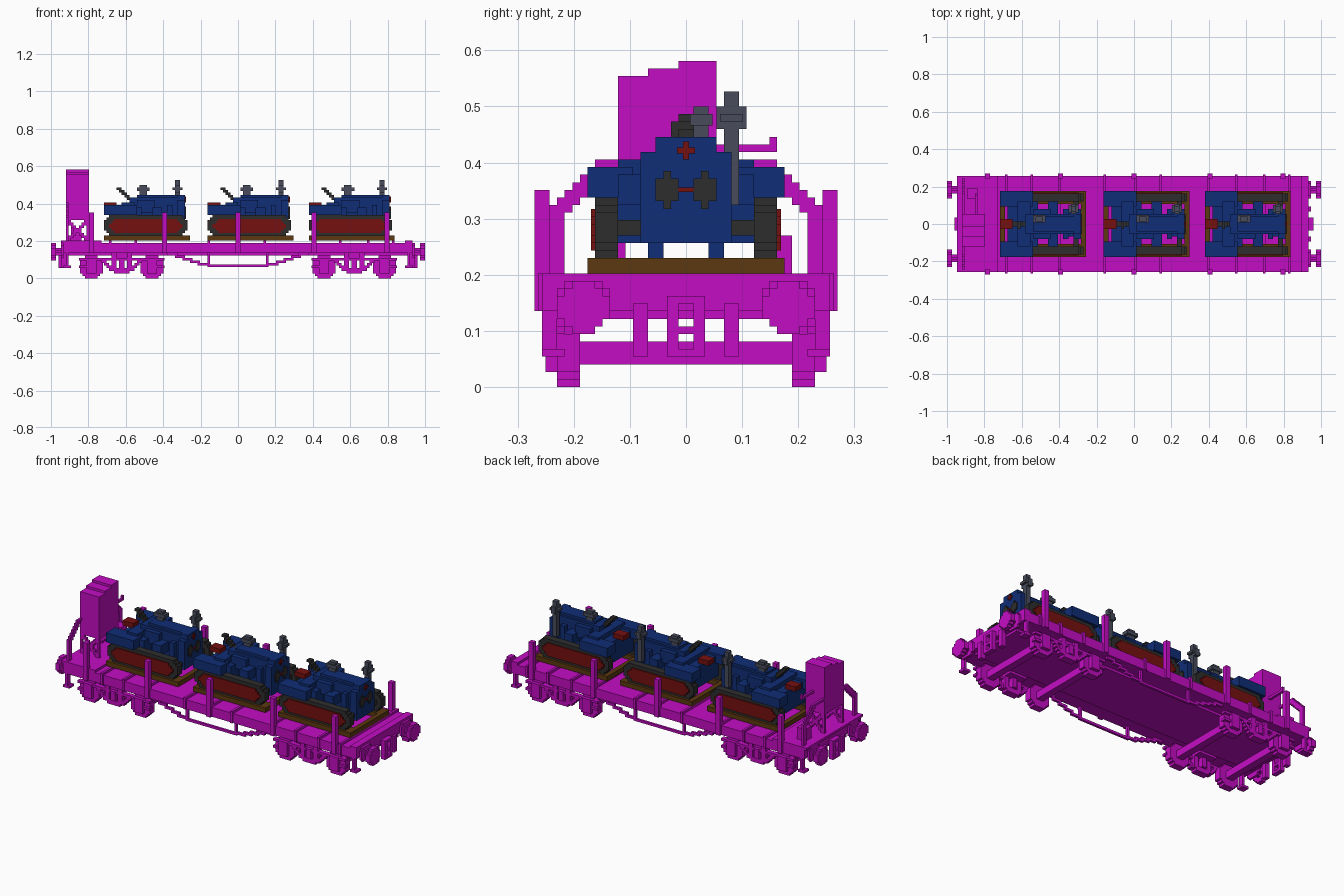
import bpy
import bmesh
from mathutils import Vector

UNIT = 2 / 148  # size of one block

cube = bpy.data.objects.get("Cube")
if cube:
    bpy.data.objects.remove(cube, do_unlink=True)


def make_material(name, red, green, blue):
    mat = bpy.data.materials.new(name)
    mat.use_nodes = True
    color = (red, green, blue, 1)
    mat.diffuse_color = color
    mat.node_tree.nodes["Principled BSDF"].inputs["Base Color"].default_value = color
    return mat


MAGENTA = make_material("magenta_paint", .55, .004, .55)
BLUE = make_material("dark_blue_paint", .005, .026, .18)
RED = make_material("dark_red_paint", .18, .005, .005)
BROWN = make_material("brown_timber", .105, .04, .005)
DARK = make_material("charcoal_metal", .027, .027, .027)
GREY = make_material("slate_grey_metal", .065, .072, .105)


class Part:
    """Collects boxes measured in blocks and turns them into one object."""

    def __init__(self, name, material, origin=0):
        self.name, self.material, self.origin = name, material, origin
        self.mesh = bmesh.new()

    def box(self, x, y, z):
        low, high = zip(x, y, z)
        verts = bmesh.ops.create_cube(self.mesh, size=1)["verts"]
        for v in verts:
            v.co = Vector([(a + b) / 2 + c * abs(b - a) for a, b, c in zip(low, high, v.co)])
            v.co.x += self.origin
            v.co *= UNIT
        return self

    def pair(self, x, y, z):
        """Same box on the left and right side."""
        self.box(x, y, z)
        return self.box(x, (-y[1], -y[0]), z)

    def stepped(self, axis, depth, u, v, steps):
        """Slab with stair-stepped corners, facing along the x or y axis."""
        for i in range(steps + 1):
            j = steps - i
            a, b = (u[0] + i, u[1] - i), (v[0] + j, v[1] - j)
            if axis == "x":
                self.box(depth, a, b)
            else:
                self.box(a, depth, b)
        return self

    def finish(self):
        data = bpy.data.meshes.new(self.name)
        self.mesh.to_mesh(data)
        self.mesh.free()
        data.materials.append(self.material)
        obj = bpy.data.objects.new(self.name, data)
        bpy.context.collection.objects.link(obj)
        return obj


def mirrored(pair, side):
    return tuple(sorted((pair[0] * side, pair[1] * side)))


# Wagon floor with raised ribs and side pockets
deck = Part("wagon_deck", MAGENTA)
deck.box((-69, 69), (-19, 19), (10, 14))
deck.box((-67, 67), (-12, 12), (9, 10))
deck.box((-70, -54), (-19, 19), (14, 15))
deck.box((66, 69), (-19, 19), (14, 15))
for x in (-51, -41, -30, -12, 0, 10, 29, 40, 51, 61):
    deck.box((x, x + 1), (-19, 19), (14, 15))
    deck.pair((x, x + 1), (19, 19.5), (10, 15))
deck.finish()

# Upright side stakes
stakes = Part("side_stakes", MAGENTA)
for x in (-59, -30, -1, 29, 58):
    stakes.pair((x, x + 2), (18, 20), (10, 26))
stakes.finish()

# Brake cabin on braced legs
cabin = Part("brake_cabin", MAGENTA)
for y, top in (((-9, -5), 41), ((-5, -1), 42), ((-1, 4), 43)):
    cabin.box((-68, -59), y, (23, top))
for x in (-68, -60):
    for y in (-9, 3):
        cabin.box((x, x + 1), (y, y + 1), (15, 23))
for y in (-9, 3):
    for i in range(8):
        cabin.box((-68 + i, -66 + i), (y, y + 1), (15 + i, 16 + i))
        cabin.box((-61 - i, -59 - i), (y, y + 1), (15 + i, 16 + i))
cabin.finish()

# Handrails and brake crank beside the cabin
rails = Part("platform_handrails", MAGENTA)
rails.pair((-68, -67), (16, 18), (15, 24))
for i in range(6):
    rails.pair((-68, -67), (15 - i, 17 - i), (23 + i, 25 + i))
rails.pair((-68, -67), (9, 12), (29, 30))
rails.box((-68, -67), (4, 9), (29, 30))
rails.finish()
crank = Part("brake_crank", MAGENTA)
crank.box((-63, -62), (4, 12), (31, 32)).box((-63, -62), (11, 12), (32, 33))
crank.box((-66, -62), (10, 14), (15, 20))
crank.finish()

# Buffers, coupling and hoses at both ends
for side, label in ((-1, "rear"), (1, "front")):
    buffers = Part(label + "_buffers", MAGENTA)
    for y in (-17, 10):
        buffers.stepped("x", mirrored((72, 74), side), (y, y + 7), (7, 14), 2)
        buffers.stepped("x", mirrored((69, 72), side), (y + 2, y + 5), (9, 12), 1)
        buffers.stepped("x", mirrored((69, 70), side), (y, y + 7), (8, 14), 1)
    buffers.finish()
    coupling = Part(label + "_coupling", MAGENTA)
    link = mirrored((69, 71), side)
    coupling.pair(link, (1, 2.5), (4, 12))
    for z in (4, 7, 11):
        coupling.box(link, (-2, 2), (z, z + 1))
    coupling.pair(mirrored((68, 70), side), (5, 7), (4, 11))
    coupling.finish()
    steps = Part(label + "_corner_steps", MAGENTA)
    steps.pair(mirrored((67, 68), side), (17, 19), (5, 10))
    steps.pair(mirrored((66, 69), side), (16, 19), (4, 5))
    steps.finish()

# Bogies with wheels, axles, sprung side frames
for center, label in ((-46, "rear"), (46, "front")):
    bogie = Part(label + "_bogie_frame", MAGENTA, center)
    wheels = Part(label + "_bogie_wheels", MAGENTA, center)
    for x in (-12, 12):
        wheels.stepped("y", (14, 17), (x - 4.5, x + 4.5), (0, 9), 2)
        wheels.stepped("y", (-17, -14), (x - 4.5, x + 4.5), (0, 9), 2)
        wheels.box((x - 1.5, x + 1.5), (-14, 14), (3, 6))
        bogie.pair((x - 2, x + 2), (17, 18.5), (2, 8))
        bogie.pair((x - 5, x + 5), (16, 18), (7, 8))
    for side in (-1, 1):
        for i in range(5):
            bogie.pair(mirrored((3 + i, 5 + i), side), (16, 18), (3 + i, 4 + i))
        bogie.pair(mirrored((2, 4), side), (15, 18), (3, 10))
        bogie.pair(mirrored((14, 17), side), (16, 18), (4, 5))
    bogie.pair((-3, 3), (15, 18), (2, 4))
    bogie.pair((-8, 8), (16, 18), (7, 8))
    bogie.pair((-1, 1), (14, 18.5), (4, 8))
    bogie.pair((-4, 4), (12, 17), (8, 10))
    bogie.finish()
    wheels.finish()

# Truss rods under the middle of the wagon
truss = Part("truss_rods", MAGENTA)
truss.pair((-12, 12), (17, 18), (4.5, 5.5))
for side in (-1, 1):
    truss.pair(mirrored((11, 12), side), (17, 18), (5, 10))
    for i in range(5):
        truss.pair(mirrored((12 + i * 3, 16 + i * 3), side), (17, 18), (5 + i, 6 + i))
truss.finish()


def build_tractor(label, origin):
    def part(name, material):
        return Part(label + "_tractor_" + name, material, origin)

    # Timber cradle
    cradle = part("timber_cradle", BROWN)
    cradle.pair((-17, 17), (8, 13), (15, 17))
    for x in (-17, 15):
        cradle.box((x, x + 2), (-13, 13), (15, 17))
    cradle.finish()
    # Crawler tracks with coloured side panels
    tracks, panels = part("tracks", DARK), part("track_panels", RED)
    for side in (-1, 1):
        tracks.stepped("y", mirrored((9, 12), side), (-17, 16), (17, 25), 2)
        panels.stepped("y", mirrored((12, 12.5), side), (-15, 14), (18, 23.5), 2)
    tracks.box((12, 14), (-9, 9), (20, 22))
    tracks.finish()
    panels.finish()
    # Body, fenders, hood and radiator
    body = part("body", BLUE)
    body.box((-14, -2), (-9, 9), (19, 28))
    body.box((-10, -5), (-9, 9), (28, 30))
    body.pair((-17, -4), (7, 13), (25, 29))
    body.box((-7, 13), (-4, 4), (20, 32))
    body.box((-4, 15), (-3, 3), (32, 33))
    body.box((-4, 3), (-6, 6), (26, 31))
    body.box((12, 15), (-6, 6), (19, 31))
    body.box((12, 15), (-4, 4), (31, 33))
    body.pair((2, 6), (4, 9), (24, 28))
    body.pair((8, 10), (4, 6), (22, 29))
    body.pair((8, 12), (3, 5), (17, 20))
    body.finish()
    # Grille plates and painted badge
    grille = part("grille", DARK)
    for side in (-1, 1):
        grille.stepped("x", (15, 15.5), mirrored((1, 4), side), (23.5, 28.5), 1)
    grille.finish()
    badge = part("front_badge", RED)
    badge.box((15, 15.5), (-1, 1), (25.7, 26.3))
    badge.stepped("x", (15, 15.5), (-1.2, 1.2), (30, 32.4), 1)
    badge.box((15, 15.5), (-1.2, 1.2), (30.8, 31.6))
    badge.box((15, 15.5), (-.4, .4), (30, 32.4))
    badge.finish()
    # Seat and steering lever
    part("seat", RED).box((-17, -12), (-2, 2), (28, 30)).finish()
    lever = part("steering_lever", DARK)
    for i in range(5):
        lever.box((-12 + i, -10 + i), (-1, 1), (35 - i, 36 - i))
    lever.box((-10, -9), (-2, 1), (33, 35))
    lever.finish()
    # Air intake and exhaust stack
    pipes = part("intake_and_exhaust", GREY)
    pipes.box((-3, 0), (1, 3), (33, 37)).box((-4, 1), (.5, 3.5), (34.5, 36))
    pipes.box((11, 13), (5, 7), (24, 39))
    pipes.stepped("y", (4.5, 7.5), (10, 14), (34, 37), 1)
    pipes.box((11, 13), (4, 8), (34, 37))
    pipes.finish()


for label, origin in (("rear", -36), ("middle", 5), ("front", 45)):
    build_tractor(label, origin)
